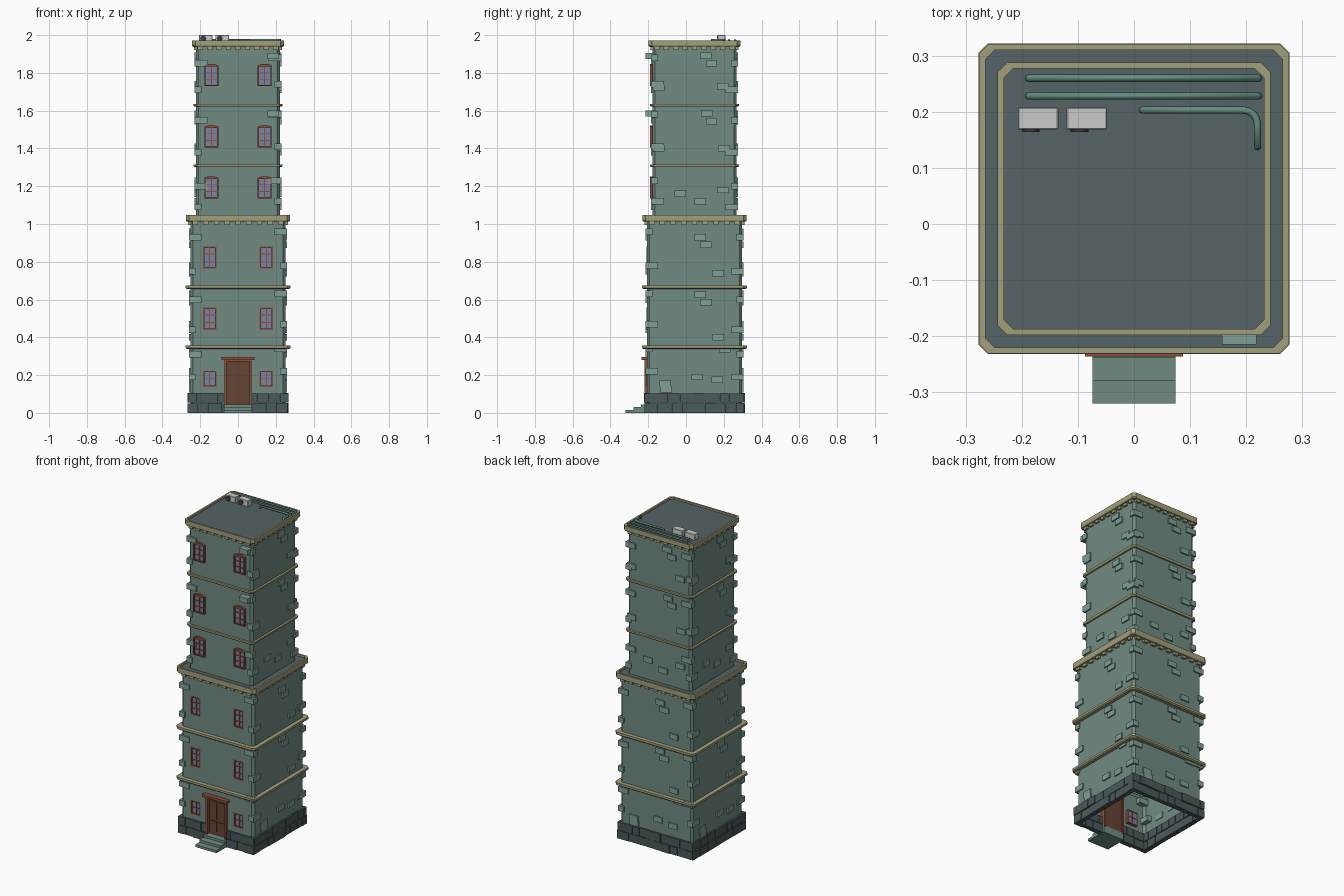
import bpy, bmesh, math, random
from mathutils import Matrix, Vector

if "Cube" in bpy.data.objects:
    bpy.data.objects.remove(bpy.data.objects["Cube"])

random.seed(4)
CY = 0.045                      # tower centre in y
LOW, UP = 0.252, 0.222          # half widths of the two tower stages
WALL, BRICK = (0.16, 0.26, 0.22), (0.22, 0.35, 0.30)
TRIM, STONE = (0.36, 0.35, 0.20), (0.07, 0.10, 0.105)
ROOF, WOOD = (0.09, 0.125, 0.13), (0.28, 0.075, 0.04)
DOOR, GLASS = (0.13, 0.06, 0.035), (0.19, 0.23, 0.36)
PIPE, DARK = (0.13, 0.27, 0.22), (0.04, 0.045, 0.045)
mats = {}


def paint(ob, col):
    if col:
        if col not in mats:
            mats[col] = bpy.data.materials.new("colour_%d" % len(mats))
            mats[col].diffuse_color = (*col, 1)
        ob.data.materials.append(mats[col])


def finish(bm, name, col=None):
    me = bpy.data.meshes.new(name)
    bm.to_mesh(me)
    bm.free()
    ob = bpy.data.objects.new(name, me)
    bpy.context.collection.objects.link(ob)
    paint(ob, col)
    return ob


def box(bm, x0, x1, y0, y1, z0, z1, M=Matrix()):
    S = Matrix.Diagonal((x1 - x0, y1 - y0, z1 - z0, 1))
    T = Matrix.Translation(((x0 + x1) / 2, (y0 + y1) / 2, (z0 + z1) / 2))
    bmesh.ops.create_cube(bm, size=1, matrix=M @ T @ S)


def side(k):
    # local frame of a face: -y is outward, origin on the tower axis
    return Matrix.Translation((0, CY, 0)) @ Matrix.Rotation(k * math.pi / 2, 4, 'Z')


def loft(bm, profile, c=0.014, skip_front=False, cap=False):
    # chamfered-square outline swept along (half width, z) pairs
    rings = []
    for h, z in profile:
        a = h - c
        pts = [(-a, -h), (a, -h), (h, -a), (h, a), (a, h), (-a, h), (-h, a), (-h, -a)]
        rings.append([bm.verts.new((x, y + CY, z)) for x, y in pts])
    for p, q in zip(rings, rings[1:]):
        for i in range(1 if skip_front else 0, 8):
            j = (i + 1) % 8
            bm.faces.new((p[i], p[j], q[j], q[i]))
    if cap:
        bm.faces.new(rings[-1])


# Lower walls: open-bottomed shell with window and door openings in the front
LOW_WIN = [(0.138, 0.223), (0.44, 0.557), (0.765, 0.88)]
UP_WIN = [(1.135, 1.245), (1.405, 1.515), (1.73, 1.84)]
bm = bmesh.new()
loft(bm, [(LOW, 0), (LOW, 1.036)], skip_front=True)
e = LOW - 0.014
xs = [-e, -0.185, -0.115, -0.07, 0.07, 0.115, 0.185, e]
zs = [0, 0.138, 0.223, 0.29, 0.44, 0.557, 0.765, 0.88, 1.036]
for i, (xa, xb) in enumerate(zip(xs, xs[1:])):
    for za, zb in zip(zs, zs[1:]):
        if (i in (1, 5) and (za, zb) in LOW_WIN) or (i == 3 and zb <= 0.29):
            continue
        y = CY - LOW
        bm.faces.new([bm.verts.new(v) for v in
                      ((xa, y, za), (xb, y, za), (xb, y, zb), (xa, y, zb))])
bmesh.ops.remove_doubles(bm, verts=bm.verts, dist=1e-5)
finish(bm, "lower_walls", WALL)

bm = bmesh.new()
loft(bm, [(UP, 1.03), (UP, 1.95)])
finish(bm, "upper_walls", WALL)

# Roof surfaces
bm = bmesh.new()
loft(bm, [(0.266, 1.036), (UP - 0.002, 1.036)])
finish(bm, "ledge_roof", ROOF)
bm = bmesh.new()
loft(bm, [(0.233, 1.9595), (0.232, 1.96)], cap=True)
finish(bm, "top_roof", ROOF)

# String courses and cornices
bm = bmesh.new()
for h, z0, z1, p in ((LOW, 0.337, 0.356, 0.025), (LOW, 0.655, 0.675, 0.025),
                     (UP, 1.301, 1.315, 0.013), (UP, 1.621, 1.635, 0.013)):
    loft(bm, [(h - 0.002, z0), (h + p * 0.7, z0), (h + p, z0 + 0.006),
              (h + p, z1), (h - 0.002, z1)], 0.017)
finish(bm, "string_courses", TRIM)
bm = bmesh.new()
for h, o, z0, z1, r in ((LOW, 0.276, 1.012, 1.048, 1.036), (UP, 0.243, 1.938, 1.971, 1.96)):
    loft(bm, [(h - 0.002, z0), (o - 0.004, z0), (o, z0 + 0.006), (o, z1),
              (o - 0.011, z1), (o - 0.011, r - 0.002)], 0.017)
finish(bm, "cornices", TRIM)
bm = bmesh.new()
for h, z, p in ((LOW, 1.012, 0.014), (UP, 1.938, 0.012)):
    for k in range(4):
        for i in range(9):
            u = (i - 4) * h * 0.225
            box(bm, u - 0.014, u + 0.014, -h - p, -h + 0.005, z - 0.016, z + 0.004, side(k))
finish(bm, "cornice_dentils", TRIM)

# Plinth: two courses of irregular stone blocks, gap for the door
bm = bmesh.new()
for k in range(4):
    for row in range(2):
        u = -0.264
        while u < 0.262:
            w = random.uniform(0.045, 0.08)
            v = min(u + w, 0.264)
            if 0.264 - v < 0.03:
                v = 0.264
            spans = [(u, v)]
            if k == 0:
                spans = [(u, min(v, -0.075)), (max(u, 0.075), v)]
            out = random.uniform(0.260, 0.267)
            for a, b in spans:
                if b - a > 0.006:
                    box(bm, a + 0.001, b - 0.001, -out, -0.235, row * 0.054,
                        row * 0.054 + 0.052 + random.uniform(-0.003, 0), side(k))
            u = v
finish(bm, "plinth_stones", STONE)

# Scattered wall bricks: (u, z) on the plain faces, repeated on three sides
LOW_B = [(0.03, 0.93), (0.06, 0.89), (0.125, 0.74), (0.03, 0.625), (0.06, 0.585), (0.125, 0.40),
         (0.16, 0.338), (0.015, 0.19), (0.12, 0.175), (-0.155, 0.155), (-0.15, 0.125)]
UP_B = [(0.06, 1.89), (0.09, 1.85), (-0.19, 1.72), (0.15, 1.73), (0.065, 1.585), (0.09, 1.545),
        (-0.19, 1.40), (0.155, 1.40), (-0.075, 1.16), (0.03, 1.12), (0.15, 1.18)]
bm = bmesh.new()
for k in (1, 2, 3):
    for h, spots in ((LOW, LOW_B), (UP, UP_B)):
        for u, z in spots:
            box(bm, u - 0.03, u + 0.03, -h - 0.008, -h + 0.004, z - 0.017, z + 0.017, side(k))
# two deep blocks on the front
for z in (1.585, 1.89):
    box(bm, 0.157, 0.218, -0.215, -0.17, z - 0.016, z + 0.016)
finish(bm, "wall_bricks", BRICK)

# Corner bricks, alternating which face is the long one
bm = bmesh.new()
for h, heights in ((LOW, (0.19, 0.31, 0.44, 0.60, 0.75, 0.93)),
                   (UP, (1.09, 1.20, 1.38, 1.55, 1.71, 1.85))):
    for k in range(4):
        for i, z in enumerate(heights):
            z += (k % 2) * 0.03
            a, b = (0.06, 0.03) if (i + k) % 2 else (0.03, 0.06)
            box(bm, -h - 0.008, -h + a, -h - 0.008, -h + b, z - 0.017, z + 0.017, side(k))
finish(bm, "corner_bricks", BRICK)

# Windows: frame, glazing bars and glass
frames, glass = bmesh.new(), bmesh.new()


def window(x, z0, z1, yf, w, rows, arch):
    yb, t, h = yf + 0.02, 0.007, w / 2
    for s in (-1, 1):
        c = x + s * (h - t / 2)
        box(frames, c - t / 2, c + t / 2, yf, yb, z0, z1)
    box(frames, x - h, x + h, yf, yb, z0, z0 + t)
    # top bar as a shallow arch
    pts = [(-h, z1 - t), (h, z1 - t), (h, z1), (h * 0.45, z1 + arch), (-h * 0.45, z1 + arch), (-h, z1)]
    f = frames.faces.new([frames.verts.new((x + a, yf, z)) for a, z in pts])
    r = bmesh.ops.extrude_face_region(frames, geom=[f], use_keep_orig=True)
    bmesh.ops.translate(frames, vec=(0, 0.02, 0),
                        verts=[v for v in r["geom"] if isinstance(v, bmesh.types.BMVert)])
    box(frames, x - 0.003, x + 0.003, yf + 0.004, yb, z0, z1)
    for i in range(1, rows):
        z = z0 + (z1 - z0) * i / rows
        box(frames, x - h, x + h, yf + 0.004, yb, z - 0.002, z + 0.002)
    box(glass, x - h + 0.002, x + h - 0.002, yf + 0.009, yb - 0.002, z0 + 0.002, z1 - 0.002)


for s in (-1, 1):
    for n, (a, b) in enumerate(LOW_WIN):
        window(s * 0.15, a, b, CY - LOW - 0.002, 0.07, 3 if n else 2, 0)
    for a, b in UP_WIN:
        window(s * 0.141, a, b, CY - UP - 0.014, 0.075, 3, 0.007)
bmesh.ops.recalc_face_normals(frames, faces=frames.faces)
finish(frames, "window_frames", WOOD)
finish(glass, "window_glass", GLASS)

# Door frame, lintel, leaf and its raised panels
bm = bmesh.new()
for s in (-1, 1):
    box(bm, s * 0.066 - 0.006, s * 0.066 + 0.006, -0.22, -0.175, 0.04, 0.285)
box(bm, -0.072, 0.072, -0.22, -0.175, 0.272, 0.285)
box(bm, -0.087, 0.087, -0.236, -0.2, 0.281, 0.296)
finish(bm, "door_frame", WOOD)
bm = bmesh.new()
box(bm, -0.062, 0.062, -0.198, -0.182, 0.035, 0.275)
for s in (-1, 1):
    for a, b in ((0.065, 0.13), (0.145, 0.255)):
        box(bm, s * 0.029 - 0.02, s * 0.029 + 0.02, -0.203, -0.197, a, b)
finish(bm, "door", DOOR)

# Entrance steps
bm = bmesh.new()
for i in range(3):
    box(bm, -0.074, 0.074, -0.32 + i * 0.041, -0.18, i * 0.015, (i + 1) * 0.015)
finish(bm, "entrance_steps", WALL)

# Roof pipes with ends turned down into the roof
bend = [(0.195 + 0.025 * math.sin(t), 0.178 + 0.025 * math.cos(t))
        for t in (i * math.pi / 8 for i in range(5))]
for n, path in enumerate(([(-0.188, 0.26), (0.222, 0.26)], [(-0.188, 0.228), (0.222, 0.228)],
                          [(0.015, 0.203)] + bend + [(0.22, 0.138)])):
    pts = [(*path[0], 1.958)] + [(x, y, 1.974) for x, y in path] + [(*path[-1], 1.958)]
    cu = bpy.data.curves.new("roof_pipe", 'CURVE')
    cu.dimensions, cu.bevel_depth, cu.bevel_resolution = '3D', 0.0065, 2
    sp = cu.splines.new('POLY')
    sp.points.add(len(pts) - 1)
    for p, co in zip(sp.points, pts):
        p.co = (*co, 1)
    ob = bpy.data.objects.new("roof_pipe_%d" % (n + 1), cu)
    bpy.context.collection.objects.link(ob)
    paint(ob, PIPE)

# Rooftop cooling units with fans
units, fans = bmesh.new(), bmesh.new()
for x in (-0.171, -0.084):
    box(units, x - 0.036, x + 0.036, 0.168, 0.208, 1.962, 2.0)
    M = Matrix.Translation((x - 0.013, 0.167, 1.981)) @ Matrix.Rotation(math.pi / 2, 4, 'X')
    bmesh.ops.create_cone(fans, cap_ends=True, segments=16, radius1=0.016, radius2=0.016,
                          depth=0.006, matrix=M)
bmesh.ops.bevel(units, geom=units.edges[:], offset=0.002, segments=1, affect='EDGES')
finish(units, "cooling_units")
finish(fans, "cooling_fans", DARK)

for m in bpy.data.materials:
    if m.users and not m.is_grease_pencil:
        m.use_nodes = True
        m.node_tree.nodes["Principled BSDF"].inputs["Base Color"].default_value = m.diffuse_color
